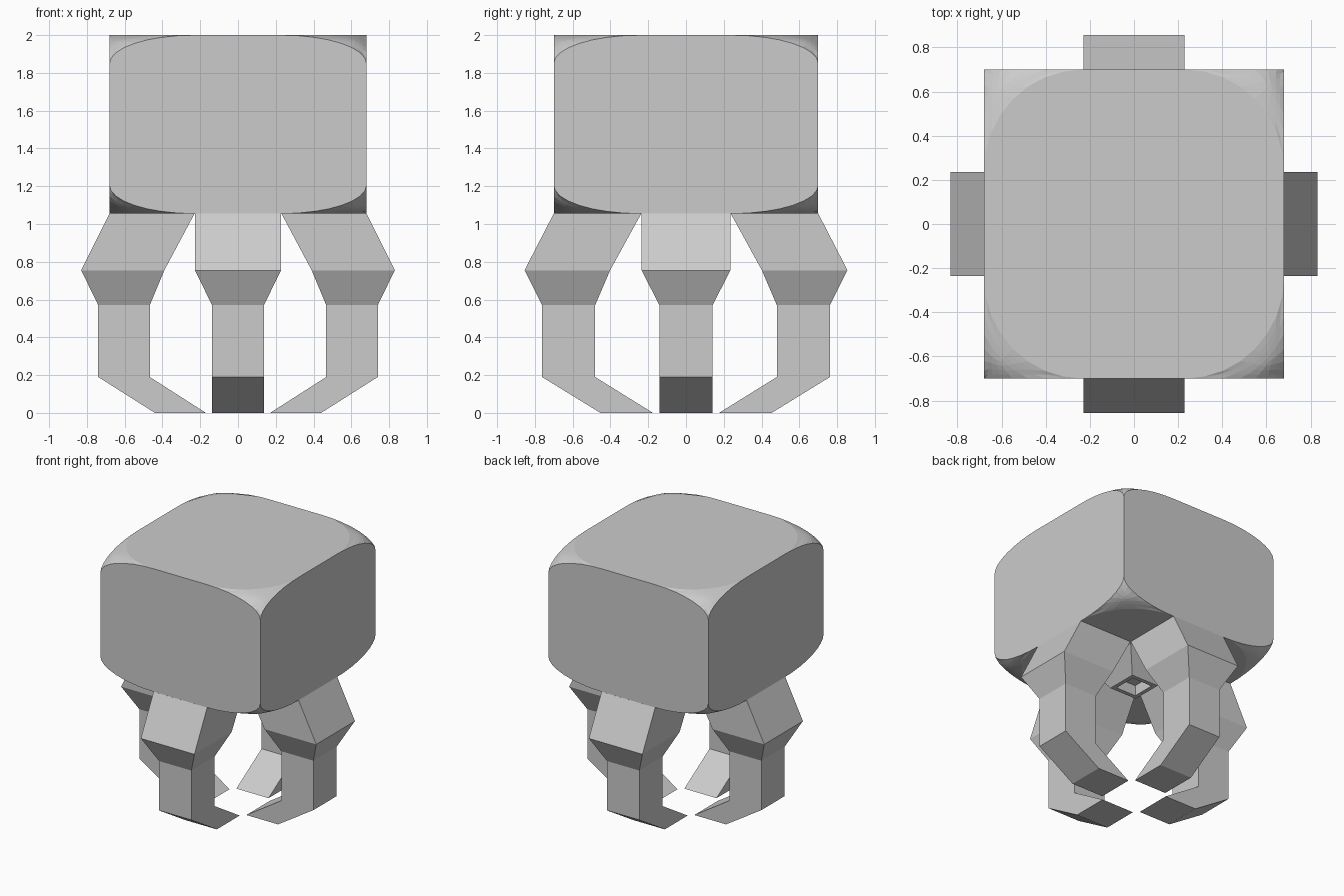
import bpy, bmesh
from mathutils import Matrix, Vector

if "Cube" in bpy.data.objects:
    bpy.data.objects.remove(bpy.data.objects["Cube"], do_unlink=True)

# One plain grey for everything
grey = bpy.data.materials.new("light_grey")
grey.use_nodes = True
colour = (0.6, 0.6, 0.6, 1)
grey.diffuse_color = colour
grey.node_tree.nodes["Principled BSDF"].inputs["Base Color"].default_value = colour

DEPTH = 1.03   # the model is slightly deeper than wide
BASE = 1.055   # underside of the body


def finish(name, bm):
    bmesh.ops.recalc_face_normals(bm, faces=bm.faces)
    mesh = bpy.data.meshes.new(name)
    bm.to_mesh(mesh)
    bm.free()
    mesh.materials.append(grey)
    obj = bpy.data.objects.new(name, mesh)
    bpy.context.collection.objects.link(obj)
    return obj


def loft(bm, rings):
    """Skin a list of four-point rings and cap both ends."""
    loops = [[bm.verts.new(p) for p in ring] for ring in rings]
    for a, b in zip(loops, loops[1:]):
        for i in range(4):
            j = (i + 1) % 4
            bm.faces.new((a[i], a[j], b[j], b[i]))
    bm.faces.new(loops[0])
    bm.faces.new(loops[-1])


# Body: box whose corners are rounded by a vertex bevel, stretched sideways
reach = Vector((0.45, 0.46, 0.15))
size = Vector((1.36, 1.4, 2 - BASE))
bm = bmesh.new()
bmesh.ops.create_cube(bm, size=1)
bmesh.ops.scale(bm, vec=[s / r for s, r in zip(size, reach)], verts=bm.verts)
bmesh.ops.bevel(bm, geom=bm.verts[:], offset=1, offset_type='OFFSET', segments=8,
                profile=0.5, affect='VERTICES', clamp_overlap=False)
bmesh.ops.scale(bm, vec=reach, verts=bm.verts)
bmesh.ops.translate(bm, vec=(0, 0, (2 + BASE) / 2), verts=bm.verts)
finish("body", bm)

# Claw legs: outer radius, inner radius, half width, height at each joint
joints = [(0.68, 0.23, 0.228, BASE), (0.83, 0.39, 0.228, 0.755),
          (0.74, 0.467, 0.137, 0.57), (0.74, 0.467, 0.137, 0.19),
          (0.44, 0.17, 0.137, 0)]
for turn, name in enumerate(("left_leg", "back_leg", "right_leg", "front_leg")):
    bm = bmesh.new()
    loft(bm, [[(out, -w, z), (out, w, z), (inn, w, z), (inn, -w, z)]
              for out, inn, w, z in joints])
    rot = Matrix.Rotation(turn * 1.5707963, 4, 'Z')
    bm.transform(Matrix.Diagonal((1, DEPTH, 1, 1)) @ rot)
    finish(name, bm)

# Tapered hub between the legs, with a square recess in its lower end
bm = bmesh.new()
loft(bm, [[(h, -h * DEPTH, z), (h, h * DEPTH, z), (-h, h * DEPTH, z), (-h, -h * DEPTH, z)]
          for h, z in ((0.228, BASE), (0.115, 0.88), (0.085, 0.88), (0.085, 0.96))])
finish("centre_hub", bm)
